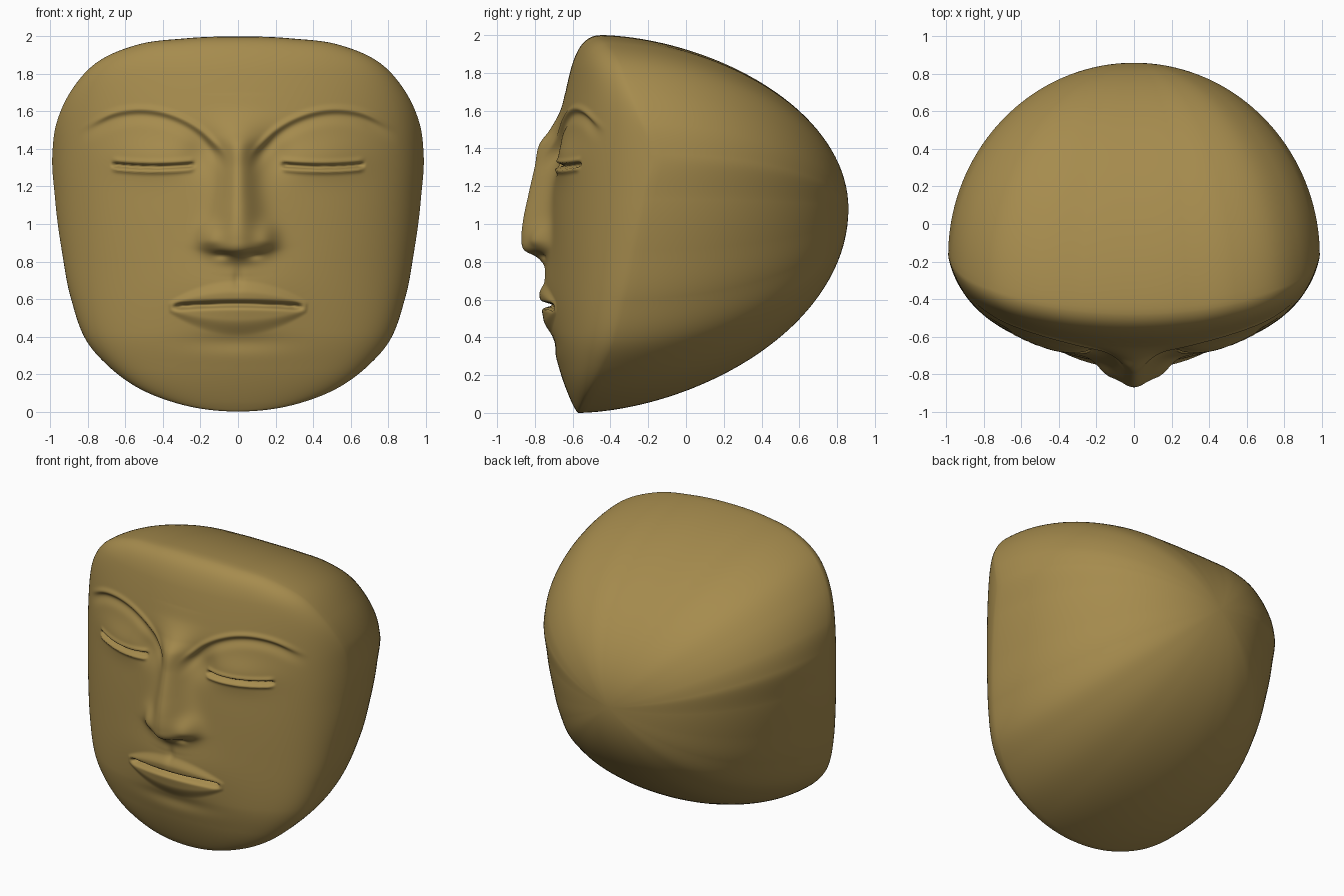
import bpy, bmesh
from math import sqrt, exp, atan2, pi, sin, cos

if "Cube" in bpy.data.objects:
    bpy.data.objects.remove(bpy.data.objects["Cube"])

CZ = 1.08   # height of the centre of the head


def spline(pts):
    """Smooth curve through (t, value) points."""
    n = len(pts)
    slopes = []
    for i in range(n):
        a, b = pts[max(i - 1, 0)], pts[min(i + 1, n - 1)]
        slopes.append((b[1] - a[1]) / (b[0] - a[0]))

    def f(t):
        if t <= pts[0][0]:
            return pts[0][1]
        if t >= pts[-1][0]:
            return pts[-1][1]
        i = 0
        while pts[i + 1][0] < t:
            i += 1
        (t0, v0), (t1, v1) = pts[i], pts[i + 1]
        h = t1 - t0
        u = (t - t0) / h
        return (v0 * (1 + 2 * u) * (1 - u) ** 2 + slopes[i] * h * u * (1 - u) ** 2
                + v1 * u * u * (3 - 2 * u) + slopes[i + 1] * h * u * u * (u - 1))
    return f


def bump(a, b=0.0):
    q = a * a + b * b
    return exp(-q) if q < 30 else 0.0


def step(e0, e1, t):
    u = min(max((t - e0) / (e1 - e0), 0), 1)
    return u * u * (3 - 2 * u)


# Front outline, right half, as radius over angle
half = [(0, 0), (.33, .045), (.54, .13), (.70, .25), (.81, .38), (.89, .6), (.94, .86),
        (.975, 1.13), (.99, 1.37), (.97, 1.53), (.89, 1.71), (.755, 1.86), (.54, 1.955),
        (.28, 1.99), (0, 2)]
polar = [(atan2(z - CZ, x), sqrt(x * x + (z - CZ) ** 2)) for x, z in half]
polar = [(-pi - polar[1][0], polar[1][1])] + polar + [(pi - polar[-2][0], polar[-2][1])]
outline = spline(polar)

# Profiles: face midline, nose height, nose width, brow line
face = spline([(0, -.59), (.05, -.61), (.23, -.67), (.42, -.715), (.8, -.725), (1.2, -.71),
               (1.5, -.675), (1.82, -.61), (2, -.55)])
nose_h = spline([(.72, 0), (.78, .012), (.825, .055), (.86, .125), (.92, .145), (1.02, .142),
                 (1.15, .122), (1.3, .1), (1.42, .09), (1.5, .045), (1.6, .008), (1.7, 0)])
nose_w = spline([(.75, .13), (.9, .135), (1.05, .115), (1.25, .09), (1.4, .09), (1.6, .16)])
brow = spline([(.05, 1.36), (.12, 1.425), (.2, 1.5), (.3, 1.56), (.42, 1.6), (.55, 1.61),
               (.68, 1.585), (.85, 1.5)])


def relief(s, z):
    """Height of the features above the plain face, s = |x|."""
    d = 0.0
    # nose and its wings
    if s < .6 and z < 1.72:
        zz = z + .3 * s * s
        d += nose_h(z - .5 * s * s if z < 1 else z) * bump(s / nose_w(z))
        wing = bump((s - .15) / .062, (z - .915) / (.085 if z > .915 else .05))
        d += .042 * wing
        d -= .02 * bump((s - .085) / .04, (z - .835) / .02)
    # brow ridge and eye socket
    if 1.25 < z < 1.75:
        zb = brow(s)
        slope = (brow(s + .01) - brow(s - .01)) / .02
        dist = (z - zb) / sqrt(1 + slope * slope)
        fade = step(.05, .14, s) * (1 - step(.68, .86, s))
        d += .014 * bump(dist / .018) * fade
        d -= .014 * bump((dist + .035) / .035) * fade
    d -= .028 * bump((s - .2) / .09, (z - 1.37) / .1)
    # closed eyes
    ze = 1.305 + .25 * (s - .45) ** 2
    win = step(.22, .26, s) * (1 - step(.64, .685, s))
    d += .022 * bump((s - .45) / .2, (z - 1.35) / .1)
    d -= .036 * bump((z - ze) / .012) * win
    d += .014 * bump((z - ze + .024) / .013) * win
    d += .010 * bump((z - ze - .022) / .014) * win
    # muzzle and lips
    d += .026 * bump(s / .3, (z - .66) / .17)
    if s < .42 and .3 < z < .8:
        zm = .572 - .12 * s * s
        k = max(1 - (s / .37) ** 2, 0)
        t = z - zm
        if t > 0:
            d += .026 * sqrt(k) * (1 - step(.045 * k + .012, .1 * k + .03, t))
        else:
            d += .024 * sqrt(k) * (1 - step(.07 * k + .01, .14 * k + .03, -t))
        d -= .062 * bump(t / .014) * (1 - step(.29, .36, s))
        d -= .012 * bump(s / .025, (z - .71) / .05)
    d -= .014 * bump(s / .25, (z - .37) / .05)
    return d


def front_y(x, z, r):
    q = sqrt(max(1 - (x / .992) ** 2, 0))
    rim = -.15 - (.42 - .06 * z) * q
    y = -.15 + (face(z) + .15) * q - relief(abs(x), z)
    return rim + (y - rim) * sqrt(max(1 - r ** 24, 0))


bm = bmesh.new()

# Face: square grid bent into the outline
N = 290
ts = [2 * i / N - 1 for i in range(N + 1)]
ts = [t * (1.25 - .25 * t * t) for t in ts]
grid = []
for v in ts:
    row = []
    for u in ts:
        a, b = u * sqrt(1 - v * v / 2), v * sqrt(1 - u * u / 2)
        r = min(sqrt(a * a + b * b), 1)
        R = outline(atan2(b, abs(a)))
        x, z = a * R, CZ + b * R
        row.append(bm.verts.new((x, front_y(x, z, r), z)))
    grid.append(row)
for j in range(N):
    for i in range(N):
        bm.faces.new((grid[j][i], grid[j][i + 1], grid[j + 1][i + 1], grid[j + 1][i]))

# Back of the head: rings shrinking from the rim to the rear pole
rim = (grid[0][:-1] + [row[-1] for row in grid[:-1]]
       + grid[-1][:0:-1] + [row[0] for row in grid[:0:-1]])
BACK, K, M = .86, 36, len(rim)
prev = rim
for k in range(1, K):
    r = cos(k / K * pi / 2)
    ring = []
    for p in rim:
        x, y, z = p.co
        dz = z - CZ
        e = .5 + .08 * dz * dz / (x * x + dz * dz)
        ring.append(bm.verts.new((x * r, y + (BACK - y) * (1 - r * r) ** e, CZ + dz * r)))
    for i in range(M):
        n = (i + 1) % M
        bm.faces.new((prev[i], prev[n], ring[n], ring[i]))
    prev = ring
pole = bm.verts.new((0, BACK, CZ))
for i in range(M):
    bm.faces.new((prev[i], prev[(i + 1) % M], pole))

bmesh.ops.recalc_face_normals(bm, faces=bm.faces)
for f in bm.faces:
    f.smooth = True
mesh = bpy.data.meshes.new("carved_head")
bm.to_mesh(mesh)
bm.free()
head = bpy.data.objects.new("carved_head", mesh)
bpy.context.collection.objects.link(head)

mat = bpy.data.materials.new("bronze")
mat.diffuse_color = (.38, .26, .075, 1)
mat.use_nodes = True
mat.node_tree.nodes["Principled BSDF"].inputs["Base Color"].default_value = mat.diffuse_color
mesh.materials.append(mat)
